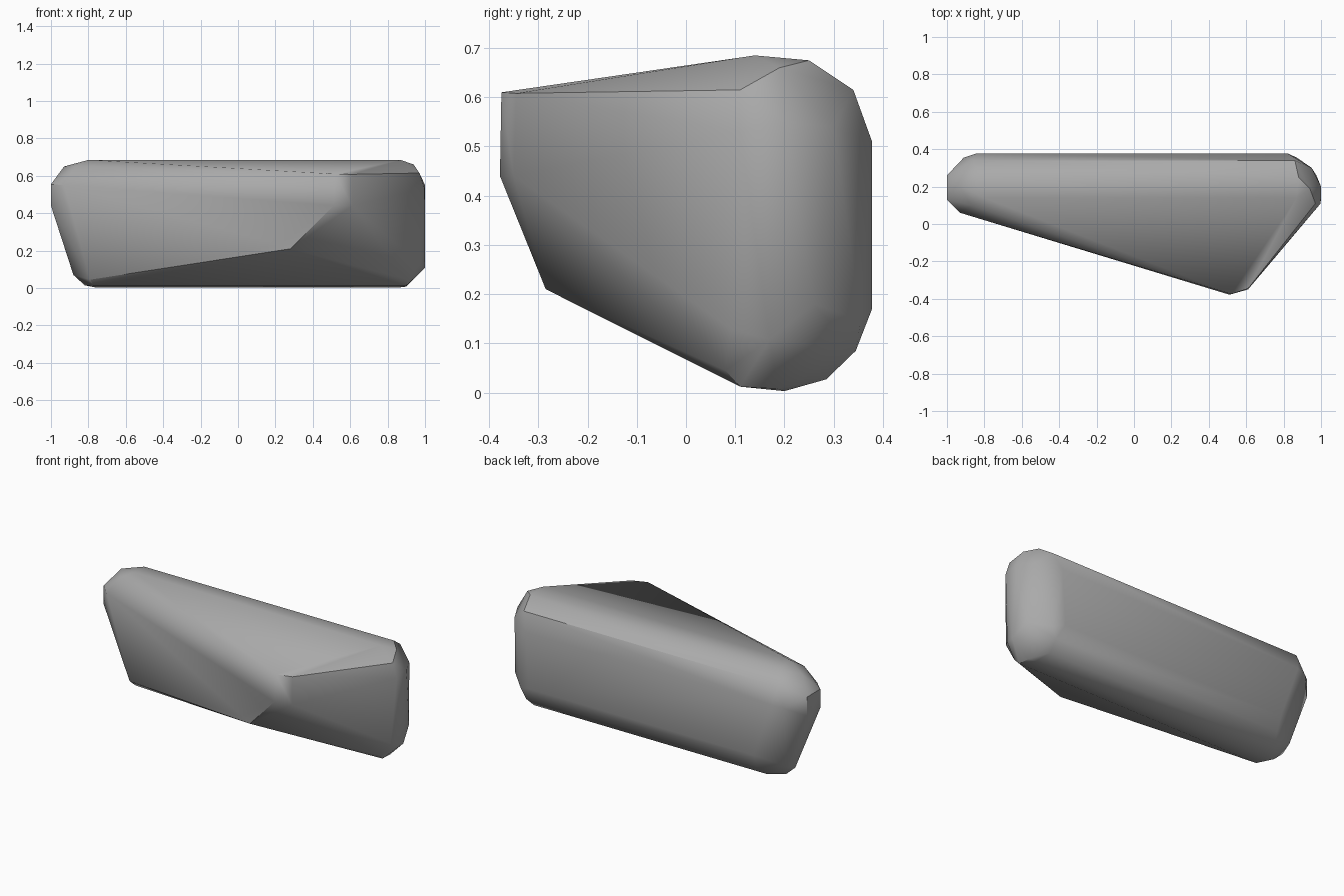
import bpy
import bmesh
import math

# Remove the default cube only
default_cube = bpy.data.objects.get("Cube")
if default_cube:
    bpy.data.objects.remove(default_cube, do_unlink=True)


def make_material(name, grey):
    """One plain flat colour, shown in the viewport and in a render."""
    material = bpy.data.materials.new(name)
    material.use_nodes = True
    colour = (grey, grey, grey, 1)
    material.diffuse_color = colour
    shader = material.node_tree.nodes["Principled BSDF"]
    shader.inputs["Base Color"].default_value = colour
    return material


# Long edges of the boulder: y, z, then where each starts and ends along x
long_edges = [
    (.14, .685, -.8, .87),
    (.25, .675, -.81, .88),
    (.34, .615, -.86, .86),
    (.378, .51, -.84, .82),
    (.378, .17, -.72, .8),
    (.345, .085, -.72, .84),
    (.285, .027, -.75, .83),
    (.2, .003, -.76, .86),
    (.11, .012, -.77, .9),
]

# Blunt nose that juts forward, and the keel below it
nose = [
    (.52, -.375, .61), (.61, -.345, .608),
    (.51, -.378, .44), (.61, -.35, .44),
    (.28, -.285, .21), (.22, -.27, .232),
]

# Chipped left end
left_end = [
    (.94, .19, .66), (.97, .11, .615), (1, .2, .55), (.998, .11, .53),
    (.95, .3, .54), (1, .17, .108), (.975, .26, .18), (.87, .355, .147),
    (.97, .09, .13), (.91, .08, .045), (.9, .185, .008),
]

# Rounded right end, undercut towards the ground
right_end = [
    (-1, .13, .44), (-1, .26, .44), (-1, .13, .555), (-1, .26, .555),
    (-.93, .06, .55), (-.87, .1, .65), (-.93, .2, .65), (-.91, .355, .5),
    (-.88, .2, .07), (-.87, .27, .1), (-.82, .2, .015), (-.79, .08, .045),
]


def corner_points():
    """Yield every corner of the boulder."""
    for y, z, start, end in long_edges:
        yield start, y, z
        yield end, y, z
    for group in (nose, left_end, right_end):
        yield from group


def build_boulder(name, material):
    """Wrap the corners in a convex skin and merge its flat facets."""
    bm = bmesh.new()
    for point in corner_points():
        bm.verts.new(point)
    hull = bmesh.ops.convex_hull(bm, input=bm.verts[:])
    spare = {item for key in ("geom_interior", "geom_unused")
             for item in hull[key] if isinstance(item, bmesh.types.BMVert)}
    bmesh.ops.delete(bm, geom=list(spare), context="VERTS")
    bmesh.ops.dissolve_limit(bm, angle_limit=math.radians(2),
                             verts=bm.verts[:], edges=bm.edges[:])
    bmesh.ops.recalc_face_normals(bm, faces=bm.faces[:])

    mesh = bpy.data.meshes.new(name)
    bm.to_mesh(mesh)
    bm.free()
    mesh.materials.append(material)
    boulder = bpy.data.objects.new(name, mesh)
    bpy.context.collection.objects.link(boulder)
    return boulder


# Soft shading on the worn bevels, crisp edges where the stone broke
boulder = build_boulder("boulder", make_material("stone grey", .4))
bpy.ops.object.select_all(action="DESELECT")
boulder.select_set(True)
bpy.context.view_layer.objects.active = boulder
bpy.ops.object.shade_smooth_by_angle(angle=math.radians(35))
